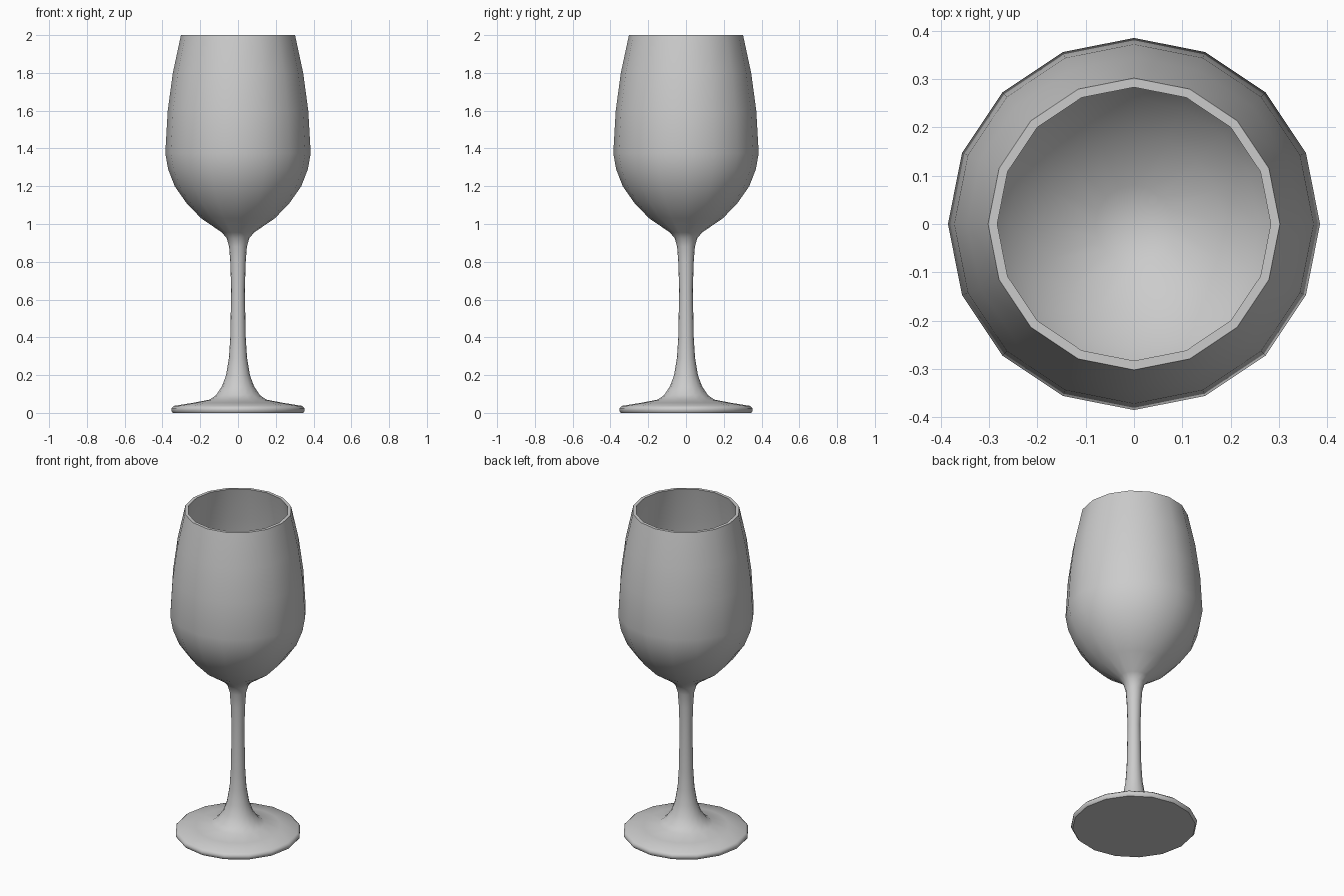
import bpy, bmesh, math

cube = bpy.data.objects.get("Cube")
if cube:
    bpy.data.objects.remove(cube, do_unlink=True)

SIDES = 16

grey = bpy.data.materials.new("light_grey")
grey.use_nodes = True
colour = (0.6, 0.6, 0.6, 1)
grey.diffuse_color = colour
grey.node_tree.nodes["Principled BSDF"].inputs["Base Color"].default_value = colour


def lathe(name, profile):
    """Spin a radius/height profile about z; points on the axis close it."""
    bm = bmesh.new()
    verts = [bm.verts.new((r, 0, z)) for r, z in profile]
    edges = [bm.edges.new(pair) for pair in zip(verts, verts[1:])]
    bmesh.ops.spin(bm, geom=verts + edges, cent=(0, 0, 0), axis=(0, 0, 1),
                   angle=math.tau, steps=SIDES, use_merge=True)
    bmesh.ops.remove_doubles(bm, verts=bm.verts, dist=0.0005)
    bmesh.ops.recalc_face_normals(bm, faces=bm.faces)
    mesh = bpy.data.meshes.new(name)
    bm.to_mesh(mesh)
    bm.free()
    mesh.materials.append(grey)
    obj = bpy.data.objects.new(name, mesh)
    bpy.context.collection.objects.link(obj)
    bpy.ops.object.select_all(action="DESELECT")
    obj.select_set(True)
    bpy.context.view_layer.objects.active = obj
    bpy.ops.object.shade_smooth_by_angle(angle=math.radians(50))
    return obj


# Foot, flaring up into the stem
foot = [(0, 0), (0.345, 0), (0.353, 0.01), (0.353, 0.025), (0.34, 0.037),
        (0.24, 0.053), (0.15, 0.07), (0.115, 0.095), (0.085, 0.14), (0.063, 0.2)]
stem = [(0.048, 0.29), (0.041, 0.4), (0.036, 0.65), (0.041, 0.8),
        (0.047, 0.88), (0.06, 0.925), (0.085, 0.955)]
# Bowl outside, rim, then the inner wall down to the centre
bowl = [(0.195, 1.03), (0.272, 1.11), (0.335, 1.2), (0.37, 1.29),
        (0.385, 1.375), (0.372, 1.6), (0.345, 1.8), (0.302, 2)]
lining = [(0.283, 2), (0.327, 1.8), (0.354, 1.6), (0.367, 1.38), (0.352, 1.295),
          (0.319, 1.21), (0.26, 1.125), (0.185, 1.05), (0.08, 0.985), (0, 0.965)]

lathe("wine_glass", foot + stem + bowl + lining)
